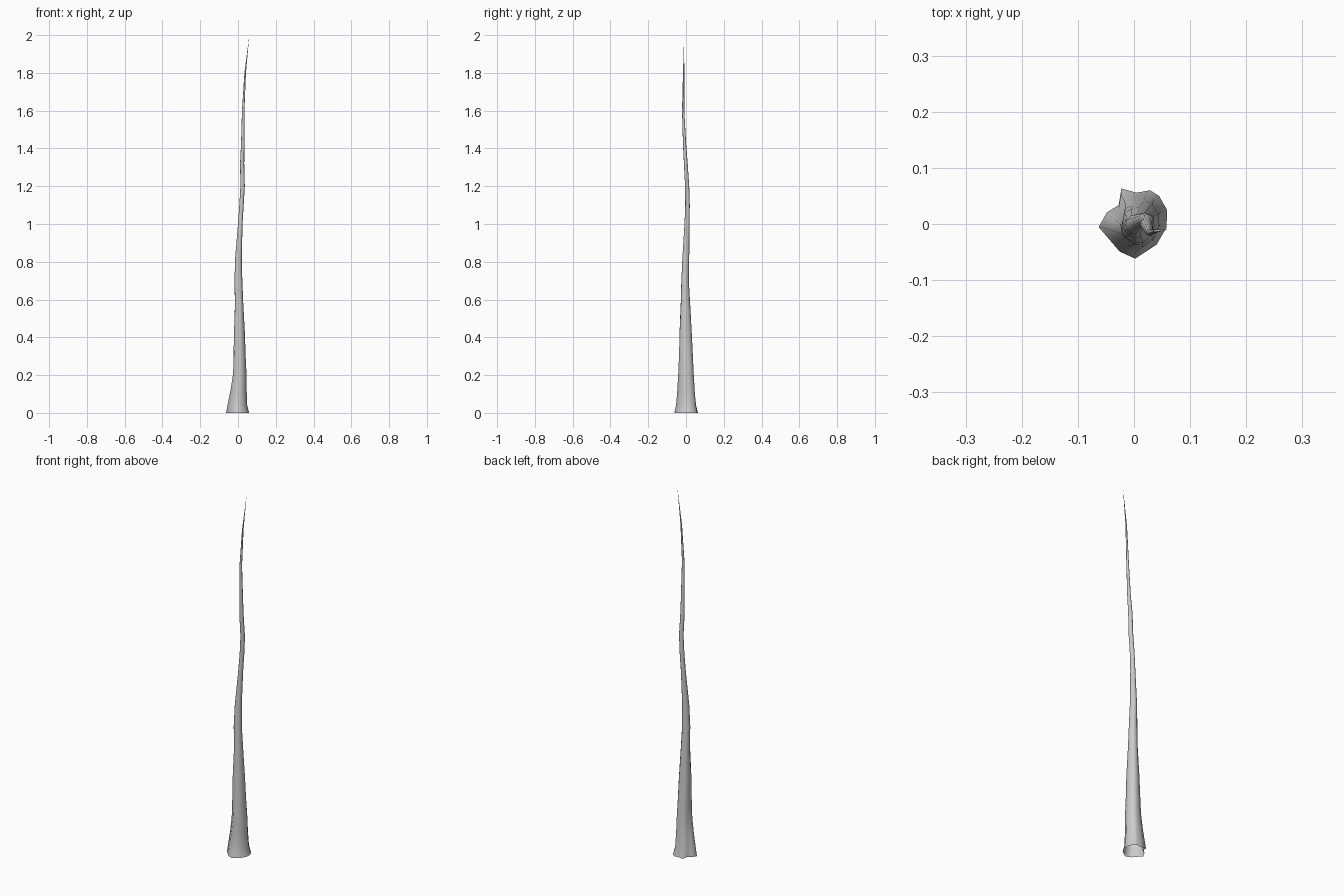
import bpy
import bmesh
import math

# Lumpy root-flare outline at ground level (unit size, 12 sides)
ROOT = [(0.97, -0.08), (0.98, 0.41), (0.75, 0.81), (0.49, 0.97), (0.10, 0.90), (-0.34, 1.02),
        (-0.42, 0.55), (-0.76, 0.34), (-1.0, -0.08), (-0.39, -0.78), (0.06, -0.98), (0.68, -0.58)]

# Trunk stations: z, x min, x max, y min, y max, lumpiness
STATIONS = [
    (0.00, -0.063, 0.060, -0.063, 0.062, 1.0),
    (0.04, -0.057, 0.050, -0.054, 0.054, 0.95),
    (0.12, -0.044, 0.047, -0.048, 0.047, 0.8),
    (0.20, -0.034, 0.046, -0.044, 0.042, 0.65),
    (0.30, -0.030, 0.041, -0.040, 0.037, 0.5),
    (0.42, -0.027, 0.037, -0.037, 0.031, 0.35),
    (0.58, -0.019, 0.028, -0.029, 0.022, 0.2),
    (0.70, -0.020, 0.023, -0.025, 0.015, 0.1),
    (0.82, -0.015, 0.020, -0.019, 0.017, 0),
    (1.00, 0.000, 0.024, -0.008, 0.019, 0),
    (1.10, 0.007, 0.030, -0.004, 0.020, 0),
    (1.20, 0.013, 0.036, -0.005, 0.017, 0),
    (1.32, 0.011, 0.033, -0.011, 0.009, 0),
    (1.42, 0.016, 0.034, -0.016, 0.001, 0),
    (1.60, 0.021, 0.034, -0.021, -0.009, 0),
    (1.80, 0.034, 0.042, -0.016, -0.009, 0),
]
TIP = (0.060, -0.010, 2.0)

bm = bmesh.new()
rings = []
for z, x0, x1, y0, y1, lump in STATIONS:
    ring = []
    for i, (u, v) in enumerate(ROOT):
        # Blend the root outline into a circle with height
        a = 2 * math.pi * i / len(ROOT)
        px = lump * u + (1 - lump) * math.cos(a)
        py = lump * v + (1 - lump) * math.sin(a)
        ring.append(bm.verts.new(((x0 + x1) / 2 + px * (x1 - x0) / 2,
                                  (y0 + y1) / 2 + py * (y1 - y0) / 2, z)))
    rings.append(ring)

# Side walls, open at the ground
n = len(ROOT)
for lo, hi in zip(rings, rings[1:]):
    for i in range(n):
        j = (i + 1) % n
        bm.faces.new((lo[i], lo[j], hi[j], hi[i]))

# Pointed tip
tip = bm.verts.new(TIP)
for i in range(n):
    bm.faces.new((rings[-1][i], rings[-1][(i + 1) % n], tip))

for f in bm.faces:
    f.smooth = True
mesh = bpy.data.meshes.new("trunk")
bm.to_mesh(mesh)
bm.free()
trunk = bpy.data.objects.new("trunk", mesh)
bpy.context.collection.objects.link(trunk)
